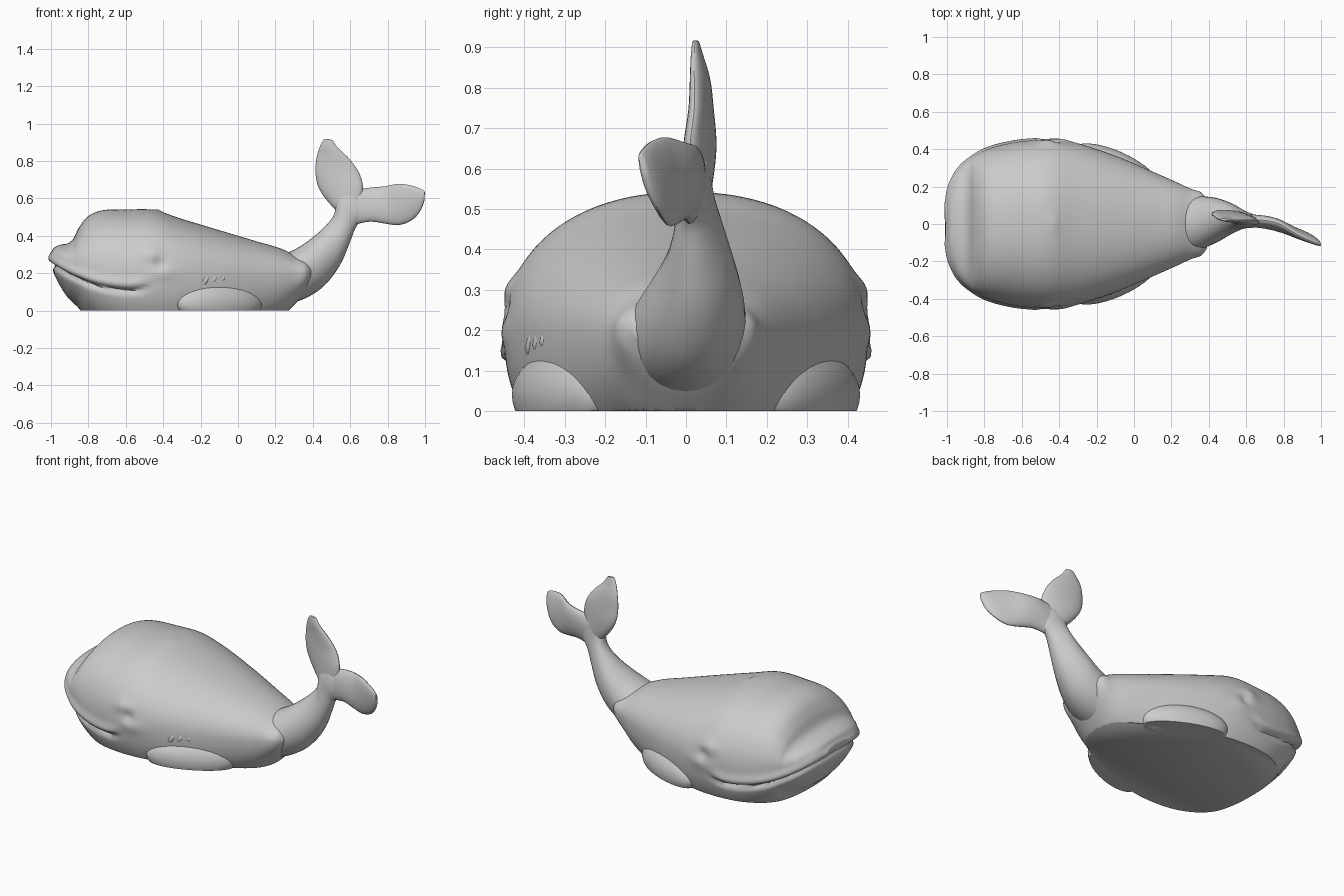
import bpy
import bmesh
import math
from mathutils import Vector

old_cube = bpy.data.objects.get("Cube")
if old_cube:
    bpy.data.objects.remove(old_cube, do_unlink=True)

grey = bpy.data.materials.new("plain_grey")
grey.use_nodes = True
grey.diffuse_color = (0.6, 0.6, 0.6, 1)
grey.node_tree.nodes["Principled BSDF"].inputs["Base Color"].default_value = grey.diffuse_color


def finish(bm, name, cut=False, levels=0):
    """Turn a bmesh into a smooth object, optionally cut flat at the ground."""
    if cut:
        geometry = bm.verts[:] + bm.edges[:] + bm.faces[:]
        bmesh.ops.bisect_plane(bm, geom=geometry, plane_co=(0, 0, 0),
                               plane_no=(0, 0, 1), clear_inner=True)
        rim = [e for e in bm.edges if e.is_boundary]
        if rim:
            bmesh.ops.holes_fill(bm, edges=rim, sides=0)
    bmesh.ops.recalc_face_normals(bm, faces=bm.faces[:])
    mesh = bpy.data.meshes.new(name)
    bm.to_mesh(mesh)
    bm.free()
    mesh.materials.append(grey)
    obj = bpy.data.objects.new(name, mesh)
    bpy.context.collection.objects.link(obj)
    if levels:
        obj.modifiers.new("smooth_form", "SUBSURF").levels = levels
        obj.modifiers["smooth_form"].render_levels = levels
    bpy.ops.object.select_all(action="DESELECT")
    bpy.context.view_layer.objects.active = obj
    obj.select_set(True)
    bpy.ops.object.shade_smooth_by_angle(angle=math.radians(50))
    return obj


def skin(rings):
    """Join rings of points into a closed tube."""
    bm = bmesh.new()
    loops = [[bm.verts.new(p) for p in ring] for ring in rings]
    count = len(loops[0])
    for a, b in zip(loops, loops[1:]):
        for i in range(count):
            j = (i + 1) % count
            bm.faces.new((a[i], a[j], b[j], b[i]))
    bm.faces.new(loops[0])
    bm.faces.new(loops[-1])
    bmesh.ops.recalc_face_normals(bm, faces=bm.faces[:])
    return bm


def catmull(rows, steps):
    """Smooth a table of stations with a Catmull-Rom spline."""
    result = []
    last = len(rows) - 1
    for k in range(last):
        four = [rows[min(max(k + d, 0), last)] for d in (-1, 0, 1, 2)]
        for s in range(steps):
            t = s / steps
            result.append([
                b + t / 2 * (c - a + t * (2 * a - 5 * b + 4 * c - d + t * (3 * (b - c) + d - a)))
                for a, b, c, d in zip(*four)])
    return result + [list(rows[-1])]


def bell(distance, spread):
    return math.exp(-(distance / spread) ** 2)


# Body stations: x, half width, top, widest height, underside
stations = [
    (-1.0, .10, .305, .28, .26), (-.985, .19, .335, .28, .2),
    (-.95, .27, .352, .27, .13), (-.91, .32, .36, .26, .07),
    (-.88, .345, .385, .25, .04), (-.85, .367, .445, .24, .01),
    (-.8, .393, .505, .22, -.06), (-.72, .42, .537, .2, -.12),
    (-.6, .443, .54, .19, -.18), (-.45, .45, .538, .19, -.2),
    (-.3, .43, .49, .19, -.2), (-.1, .365, .43, .18, -.17),
    (.1, .28, .37, .18, -.1), (.22, .227, .335, .18, -.04),
    (.3, .19, .3, .19, .03), (.36, .168, .275, .2, .1),
    (.39, .13, .245, .2, .16)]


def body_ring(station, count=160, power=2 / 2.2):
    x, half, top, middle, under = station
    ring = []
    for i in range(count):
        a = math.tau * i / count
        c, s = math.cos(a), math.sin(a)
        y = half * math.copysign(abs(c) ** power, c)
        reach = (top - middle) if s > 0 else (middle - under)
        ring.append((x, y, middle + reach * math.copysign(abs(s) ** power, s)))
    return ring


def relief(p):
    """Height of the lips, mouth groove, eye folds and blowhole."""
    u = max(-.55 - p.x, 0) / .45
    mouth = .105 + .14 * u ** 2.2 + 2 * max(p.x + .58, 0) ** 2
    fade = 1 / (1 + math.exp((p.x + .5) * 60))
    height = fade * (.014 * bell(p.z - mouth - .035, .025) - .022 * bell(p.z - mouth, .014))
    brow = bell(p.x + .46, .05) * bell(p.z - .3, .035)
    socket = bell(p.x + .42, .025) * bell(p.z - .25, .03)
    cheek = bell(p.x + .4, .07) * bell(p.z - .2, .035)
    height += .014 * brow - .016 * socket + .01 * cheek
    if p.z > .45:
        height += .008 * bell(p.x + .43, .02) * bell(p.y, .05)
    return height


body = skin([body_ring(s) for s in catmull(stations, 7)])
body.normal_update()
moves = [(v, v.normal * relief(v.co)) for v in body.verts]
for vert, move in moves:
    vert.co += move
finish(body, "body", cut=True)


def blade(name, sections, count=14):
    """Loft ovals spanning two edge points; each row is x, z, x, z, y, y, thickness."""
    rings = []
    for xa, za, xb, zb, ya, yb, thick in catmull(sections, 3):
        a, b = Vector((xa, ya, za)), Vector((xb, yb, zb))
        side = Vector((zb - za, 0, xa - xb)).cross(b - a)
        side = Vector((0, 1, 0))
        rings.append([(a + b) / 2 + (a - b) / 2 * math.cos(t) + side * thick * math.sin(t)
                      for t in (math.tau * i / count for i in range(count))])
    return finish(skin(rings), name, levels=1)


blade("tail_stalk", [
    (.24, .3, .27, .03, 0, 0, .165), (.33, .347, .36, .06, .01, 0, .15),
    (.41, .405, .46, .125, .03, .01, .125), (.47, .46, .545, .235, .04, .02, .09),
    (.51, .51, .595, .35, .04, .02, .065), (.52, .56, .635, .45, .03, .02, .05),
    (.53, .62, .68, .5, .03, .01, .042), (.57, .67, .69, .56, .03, .01, .03)])

blade("upper_fluke", [
    (.54, .52, .64, .52, .03, .02, .035), (.475, .585, .665, .6, .05, .01, .036),
    (.425, .66, .672, .67, .06, .01, .034), (.41, .74, .648, .745, .055, .02, .028),
    (.417, .82, .595, .815, .05, .02, .022), (.437, .88, .535, .87, .035, .02, .015),
    (.46, .92, .505, .915, .025, .022, .008)])

blade("rear_fluke", [
    (.58, .64, .6, .45, .025, .015, .034), (.7, .66, .7, .473, .02, 0, .035),
    (.78, .667, .78, .463, 0, -.02, .034), (.86, .682, .86, .453, -.05, -.04, .03),
    (.93, .671, .93, .48, -.085, -.06, .025), (.98, .652, .975, .53, -.105, -.085, .018),
    (1.0, .638, .997, .585, -.115, -.1, .008)])


def blob(name, centre, radii, turn=0, tilt=0, cut=False):
    """Rounded lump, turned about z and tilted about y."""
    bm = bmesh.new()
    bmesh.ops.create_uvsphere(bm, u_segments=32, v_segments=20, radius=1)
    for v in bm.verts:
        v.co = Vector(r * c for r, c in zip(radii, v.co))
        v.co.rotate(Vector((0, 0, 1)).rotation_difference(Vector((math.sin(tilt), 0, math.cos(tilt)))))
        v.co = Vector((v.co.x * math.cos(turn) - v.co.y * math.sin(turn),
                       v.co.x * math.sin(turn) + v.co.y * math.cos(turn), v.co.z))
        v.co += Vector(centre)
    return finish(bm, name, cut=cut)


# Flippers folded along the flanks
for label, sign in (("left", 1), ("right", -1)):
    blob(label + "_flipper", (-.1, .3 * sign, .04), (.25, .09, .11),
         turn=-.42 * sign, cut=True)

# Rough flakes on the right flank
for k in range(3):
    blob("flank_flake_" + "abc"[k], (-.175 + .045 * k, -.378 + .017 * k, .165 + .004 * k),
         (.018, .018, .036 - .007 * k), turn=.4, tilt=.5)
